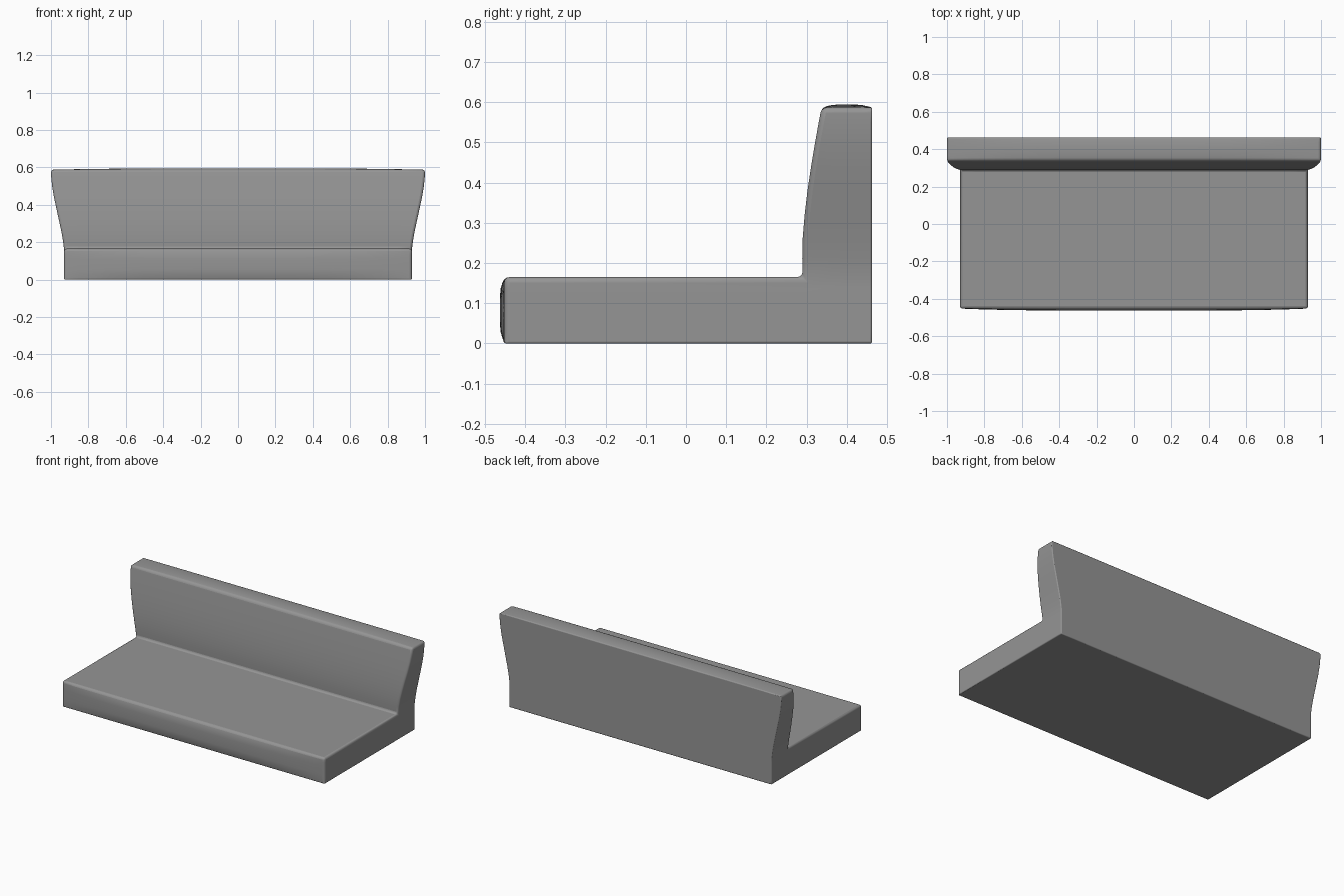
import bpy
import bmesh
import math

cube = bpy.data.objects.get("Cube")
if cube:
    bpy.data.objects.remove(cube, do_unlink=True)

SEAT_H, SEAT_W, FRONT, BACK, TOP = 0.165, 0.93, -0.452, 0.463, 0.587

fabric = bpy.data.materials.new("grey_fabric")
fabric.use_nodes = True
grey = (0.3, 0.3, 0.3, 1)
fabric.diffuse_color = grey
fabric.node_tree.nodes["Principled BSDF"].inputs["Base Color"].default_value = grey

bm = bmesh.new()


def bridge(ring_a, ring_b, sides):
    for i in sides:
        j = (i + 1) % 4
        bm.faces.new((ring_a[i], ring_a[j], ring_b[j], ring_b[i]))


# Backrest: rectangular sections (height, half width, front depth)
sections = [(0, SEAT_W, 0.29), (SEAT_H, SEAT_W, 0.29), (0.21, 0.936, 0.289),
            (0.26, 0.945, 0.29), (0.32, 0.958, 0.295), (0.38, 0.971, 0.302),
            (0.44, 0.984, 0.311), (0.50, 0.994, 0.321), (0.55, 0.999, 0.33),
            (TOP, 1.0, 0.337)]
rings = [[bm.verts.new(p) for p in ((-w, y, z), (w, y, z), (w, BACK, z), (-w, BACK, z))]
         for z, w, y in sections]
for level, (low, high) in enumerate(zip(rings, rings[1:])):
    # The lowest section stays open at the front, where the seat joins
    bridge(low, high, range(1 if level == 0 else 0, 4))
bm.faces.new(rings[0])
bm.faces.new(rings[-1])

# Seat: continues forward from the open front of the backrest
joint = [rings[0][0], rings[0][1], rings[1][1], rings[1][0]]
tip = [bm.verts.new((v.co.x, FRONT, v.co.z)) for v in joint]
bridge(joint, tip, range(4))
bm.faces.new(tip)
bmesh.ops.recalc_face_normals(bm, faces=bm.faces)


# Extra loops that let the front and top swell gently
def cut(axis, values):
    for value in values:
        co, no = [0, 0, 0], [0, 0, 0]
        co[axis], no[axis] = value, 1
        bmesh.ops.bisect_plane(bm, geom=bm.verts[:] + bm.edges[:] + bm.faces[:],
                               plane_co=co, plane_no=no)


def swell(t):
    return max(0, 1 - abs(t) ** 4)


cut(0, [i * 0.17 for i in range(-5, 6)])
cut(1, [0.365, 0.40, 0.435])
cut(2, [SEAT_H * t for t in (0.17, 0.33, 0.5, 0.67, 0.83)])

for v in bm.verts:
    x, y, z = v.co
    if y < FRONT + 0.001:
        v.co.y -= 0.011 * swell(x / SEAT_W) * swell(z / SEAT_H * 2 - 1)
    elif z > TOP - 0.001:
        v.co.z += 0.007 * swell(x) * swell((y - 0.40) / 0.063)

# Soft edges, tighter along the base and the rear
weight = bm.edges.layers.float.new("bevel_weight_edge")
for e in bm.edges:
    if e.calc_face_angle(0) > math.radians(45):
        rear = all(v.co.y > BACK - 0.001 for v in e.verts)
        base = all(v.co.z < 0.001 for v in e.verts)
        e[weight] = 0.4 if rear or base else 1.0

mesh = bpy.data.meshes.new("bench_sofa")
bm.to_mesh(mesh)
bm.free()
mesh.materials.append(fabric)
sofa = bpy.data.objects.new("bench_sofa", mesh)
bpy.context.collection.objects.link(sofa)

bevel = sofa.modifiers.new("soft_edges", "BEVEL")
bevel.limit_method = "WEIGHT"
bevel.width = 0.013
bevel.segments = 3

bpy.ops.object.select_all(action="DESELECT")
bpy.context.view_layer.objects.active = sofa
sofa.select_set(True)
bpy.ops.object.shade_smooth_by_angle(angle=math.radians(40))
